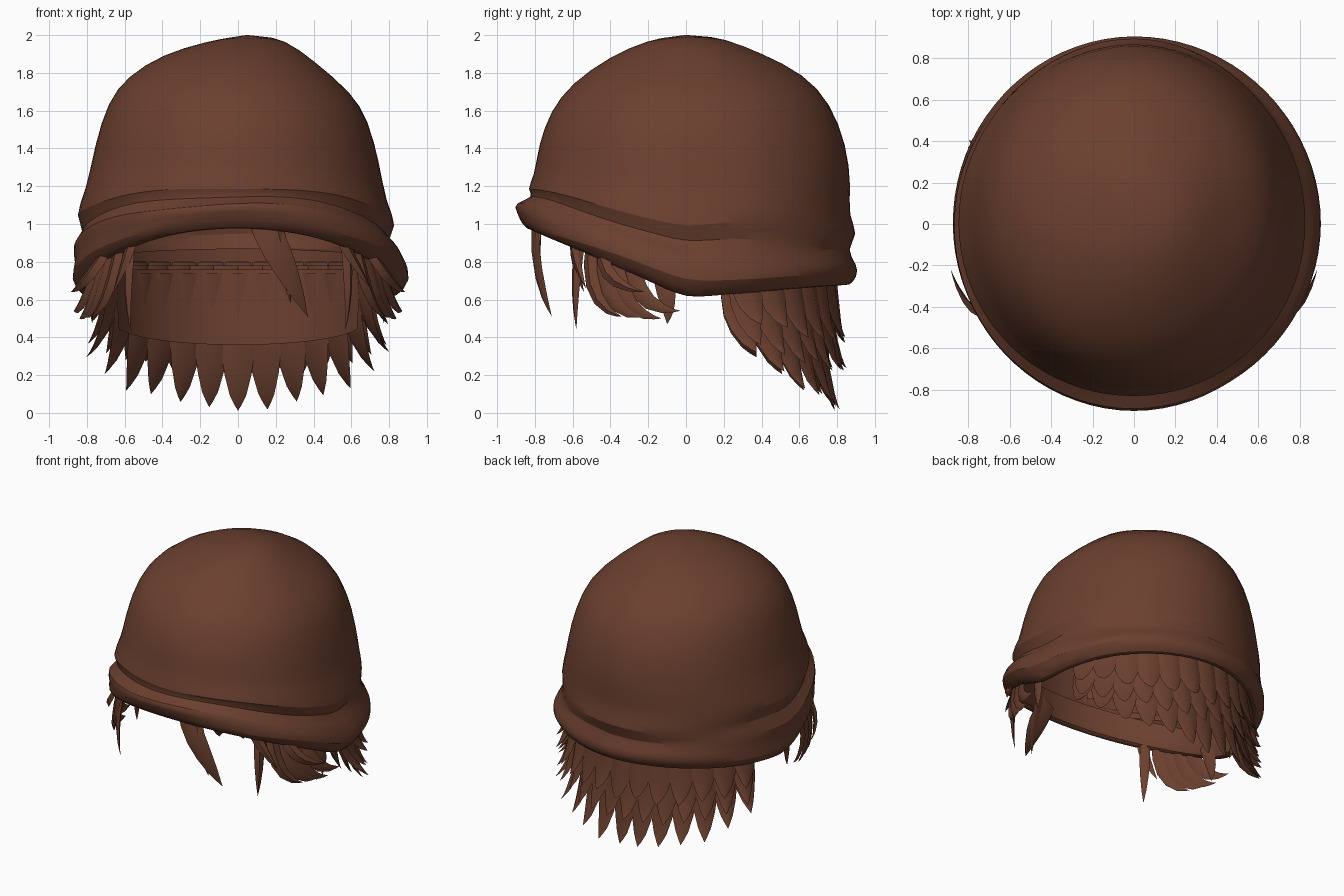
import bpy, bmesh, math, random
from mathutils import Vector

if "Cube" in bpy.data.objects:
    bpy.data.objects.remove(bpy.data.objects["Cube"])

random.seed(4)
brown = bpy.data.materials.new("warm brown")
brown.diffuse_color = (0.145, 0.050, 0.028, 1)
brown.use_nodes = True
brown.node_tree.nodes["Principled BSDF"].inputs["Base Color"].default_value = brown.diffuse_color


def finish(name, bm, angle=50, subdiv=0):
    bmesh.ops.recalc_face_normals(bm, faces=bm.faces)
    mesh = bpy.data.meshes.new(name)
    bm.to_mesh(mesh)
    bm.free()
    ob = bpy.data.objects.new(name, mesh)
    bpy.context.collection.objects.link(ob)
    mesh.materials.append(brown)
    bpy.ops.object.select_all(action='DESELECT')
    ob.select_set(True)
    bpy.context.view_layer.objects.active = ob
    if subdiv:
        ob.modifiers.new("smooth", 'SUBSURF').levels = subdiv
        ob.modifiers["smooth"].render_levels = subdiv
    bpy.ops.object.shade_smooth_by_angle(angle=math.radians(angle))
    return ob


# Knitted hat: four side profiles (radius, height) blended around the head
FRONT = [(.2, 1.975), (.4, 1.89), (.61, 1.745), (.72, 1.6), (.785, 1.42), (.805, 1.25),
         (.85, 1.19), (.80, 1.15), (.92, 1.11), (.90, 1.06), (.885, 1.02), (.85, .97)]
BACK = [(.2, 1.985), (.4, 1.905), (.63, 1.795), (.77, 1.64), (.855, 1.42), (.88, 1.2),
        (.86, 1.03), (.925, .94), (.845, .865), (.915, .79), (.91, .73), (.87, .67)]
LEFT = [(.2, 1.965), (.4, 1.90), (.59, 1.78), (.69, 1.65), (.76, 1.42), (.805, 1.17),
        (.875, 1.03), (.80, .965), (.895, .88), (.85, .79), (.90, .70), (.82, .60)]
RIGHT = [(.22, 1.98), (.4, 1.865), (.61, 1.69), (.69, 1.55), (.75, 1.33), (.785, 1.1),
         (.855, .98), (.775, .90), (.86, .83), (.88, .78), (.93, .71), (.84, .60)]
LAST = len(FRONT) - 1


def hat_point(k, ang):
    c, s = math.cos(ang), math.sin(ang)
    a = (BACK if s > 0 else FRONT)[k]
    b = (RIGHT if c > 0 else LEFT)[k]
    w = abs(s) ** 1.6 / (abs(s) ** 1.6 + abs(c) ** 1.6)
    r = a[0] * w + b[0] * (1 - w)
    h = abs(s) if k > 4 else w            # band rises evenly to the forehead
    z = a[1] * h + b[1] * (1 - h)
    if 6 <= k < LAST:                     # soft irregular folds in the band
        z += .010 * math.sin(5 * ang + k)
    return r, z


SEG = 40
bm = bmesh.new()
top = bm.verts.new((.05, 0, 2.004))
rings = []
for k in range(LAST + 4):
    ring = []
    for i in range(SEG):
        ang = 2 * math.pi * i / SEG
        r, z = hat_point(min(k, LAST), ang)
        if k > LAST:                      # hem turned up inside
            dr, dz = [(-.045, .01), (-.055, .08), (-.06, .20)][k - LAST - 1]
            r, z = r + dr, z + dz
        ring.append(bm.verts.new((r * math.cos(ang) + (.03 if k == 0 else 0),
                                  r * math.sin(ang), z)))
    rings.append(ring)
for i in range(SEG):
    j = (i + 1) % SEG
    bm.faces.new((top, rings[0][i], rings[0][j]))
    for a, b in zip(rings, rings[1:]):
        bm.faces.new((a[i], b[i], b[j], a[j]))
finish("knit_hat", bm, 60, 1)


# Tapered hair lock along a curved path, with a diamond cross-section
def lock(bm, root, mid, tip, width, thick=.035):
    root, mid, tip = Vector(root), Vector(mid), Vector(tip)
    rows = []
    for t, f in [(0, .8), (.2, 1), (.4, 1), (.6, .8), (.8, .48), (.92, .2)]:
        p = root * (1 - t) ** 2 + mid * 2 * t * (1 - t) + tip * t * t
        d = ((mid - root) * (1 - t) + (tip - mid) * t).normalized()
        out = Vector((p.x, p.y, 0)).normalized()
        side = d.cross(out).normalized()
        out = side.cross(d).normalized()
        rows.append([bm.verts.new(p + side * u * width * f / 2 + out * v * thick * f)
                     for u, v in ((-1, 0), (0, 1), (1, 0), (0, -.6))])
    end = bm.verts.new(tip)
    bm.faces.new(rows[0])
    for i in range(4):
        j = (i + 1) % 4
        for a, b in zip(rows, rows[1:]):
            bm.faces.new((a[i], a[j], b[j], b[i]))
        bm.faces.new((rows[-1][i], rows[-1][j], end))


def polar(phi, r, z):                     # phi in degrees, 0 at the back
    a = math.radians(phi)
    return (r * math.sin(a), r * math.cos(a), z)


# Back hair: three overlapping rows, longest at the middle of the neck
def back_row(name, count, spread, root_r, root_z, tip_r, tip_z, rise, flare, width):
    bm = bmesh.new()
    for i in range(count):
        phi = spread * (2 * i / (count - 1) - 1)
        f = abs(phi) / 70
        zt = tip_z + rise * f ** 2.3 + random.uniform(-.02, .02)
        rt = tip_r + flare * f + random.uniform(-.015, .015)
        lock(bm, polar(phi, root_r, root_z),
             polar(phi, root_r + .01, zt * .7 + root_z * .3 - .06 * (1 - f)),
             polar(phi - 3 * f * math.copysign(1, phi), rt, zt), width)
    finish(name, bm)


back_row("back_hair_lower", 13, 68, .70, .74, .80, .025, .30, .10, .18)
back_row("back_hair_middle", 14, 66, .73, .78, .84, .22, .16, .05, .17)
back_row("back_hair_upper", 13, 66, .76, .80, .85, .39, .08, .03, .17)

# Curved panel behind the back hair
bm = bmesh.new()
prev = None
for i in range(21):
    phi = -68 + 136 * i / 20
    low = .36 + .08 * (abs(phi) / 68) ** 2
    col = [bm.verts.new(polar(phi, r, z)) for r, z in ((.68, low), (.69, .58), (.70, .76))]
    if prev:
        for k in range(2):
            bm.faces.new((prev[k], col[k], col[k + 1], prev[k + 1]))
    prev = col
finish("back_hair_panel", bm)

# Side locks sweeping backward below the brim, on both sides
SIDE = [((.56, -.55, .95), (.60, -.60, .70), (.57, -.58, .44), .07),
        ((.62, -.50, .92), (.68, -.54, .56), (.78, -.34, .51), .09),
        ((.67, -.44, .88), (.74, -.46, .52), (.82, -.22, .51), .10),
        ((.70, -.37, .85), (.78, -.38, .52), (.84, -.13, .50), .10),
        ((.73, -.29, .82), (.82, -.28, .54), (.87, -.03, .54), .10),
        ((.68, -.44, .88), (.80, -.46, .68), (.885, -.22, .64), .08),
        ((.74, -.14, .76), (.78, -.08, .60), (.77, -.10, .47), .10)]
for name, sx in (("side_hair_right", 1), ("side_hair_left", -1)):
    bm = bmesh.new()
    for a, b, c, w in SIDE:
        lock(bm, *[(sx * p[0], p[1], p[2]) for p in (a, b, c)], w, .022)
    finish(name, bm)

# Loose fringe locks under the front of the brim
bm = bmesh.new()
lock(bm, (.10, -.78, 1.06), (.24, -.83, .80), (.37, -.71, .51), .15, .025)
lock(bm, (.19, -.77, 1.04), (.24, -.80, .82), (.28, -.75, .58), .08, .02)
lock(bm, (.50, -.60, 1.0), (.60, -.60, .82), (.70, -.53, .66), .07, .02)
lock(bm, (-.54, -.58, .98), (-.58, -.61, .82), (-.66, -.54, .64), .07, .02)
finish("fringe", bm)
